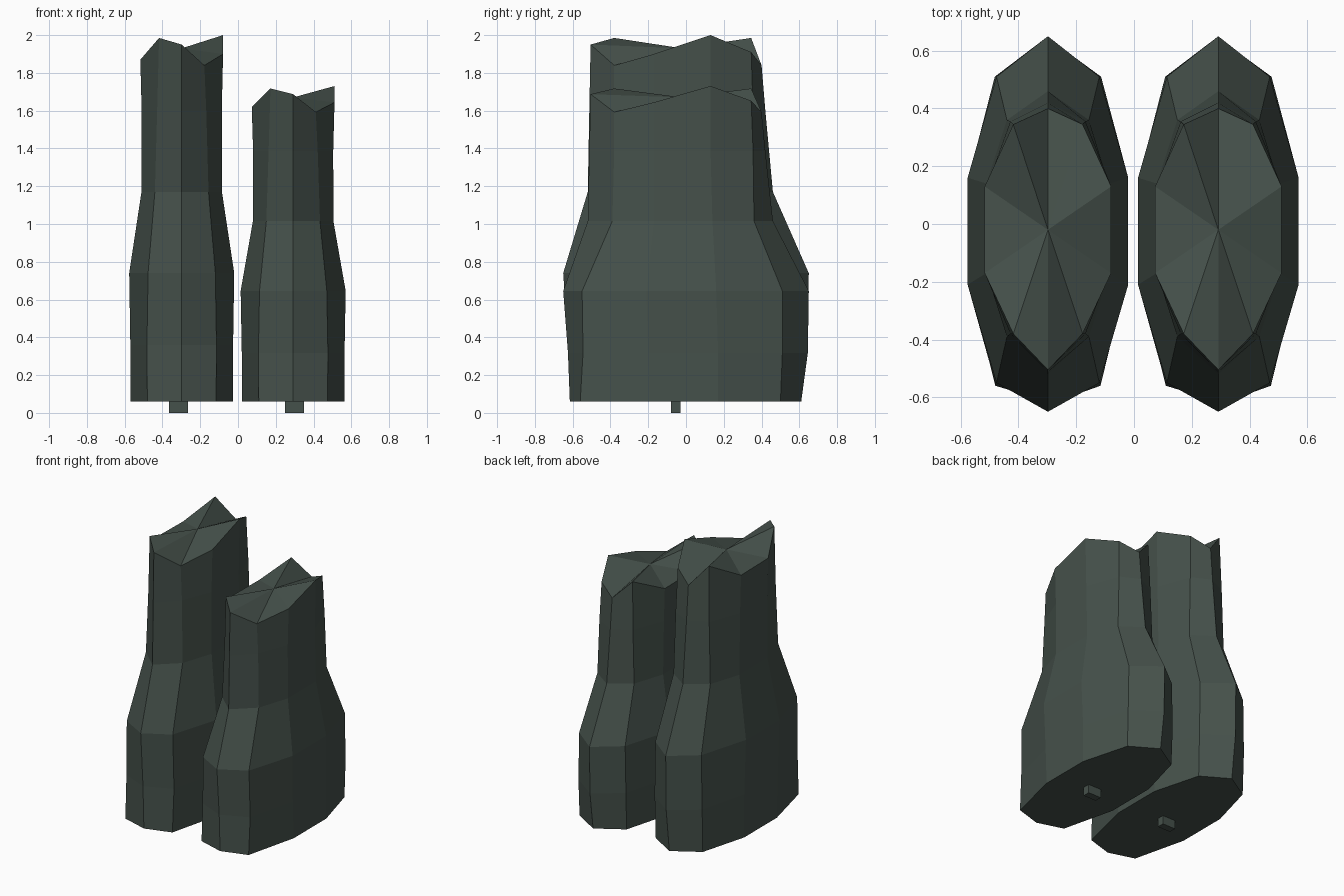
import bpy, bmesh

if "Cube" in bpy.data.objects:
    bpy.data.objects.remove(bpy.data.objects["Cube"])

mat = bpy.data.materials.new("dark green grey stone")
mat.diffuse_color = (0.060, 0.082, 0.070, 1)
mat.use_nodes = True
mat.node_tree.nodes["Principled BSDF"].inputs["Base Color"].default_value = mat.diffuse_color

BASE = 0.06
# z, inner half width, outer half width, then y from front point to back point
RINGS = [
    (0.06, 0.182, 0.272, -0.615, -0.560, -0.19, 0.17, 0.50, 0.61),
    (0.36, 0.184, 0.272, -0.625, -0.545, -0.20, 0.17, 0.51, 0.645),
    (0.74, 0.178, 0.278, -0.650, -0.550, -0.21, 0.16, 0.51, 0.65),
    (1.17, 0.142, 0.213, -0.520, -0.390, -0.17, 0.14, 0.36, 0.46),
    (1.60, 0.130, 0.212, -0.512, -0.380, -0.17, 0.13, 0.355, 0.42),
    (1.90, 0.120, 0.219, -0.505, -0.380, -0.17, 0.13, 0.345, 0.40),
]
# jagged rim heights, clockwise from the back point
RIM = [1.84, 1.91, 2.0, 1.90, 1.84, 1.95, 1.985, 1.87, 1.865, 1.985]


def finish(name, bm):
    bmesh.ops.recalc_face_normals(bm, faces=bm.faces)
    me = bpy.data.meshes.new(name)
    bm.to_mesh(me)
    bm.free()
    me.materials.append(mat)
    ob = bpy.data.objects.new(name, me)
    bpy.context.collection.objects.link(ob)


def pillar(name, cx, stretch):
    bm = bmesh.new()
    lift = lambda z: BASE + (z - BASE) * stretch
    loops = []
    for k, (z, xi, xo, f, f1, f2, b2, b1, b) in enumerate(RINGS):
        pts = [(0, b), (xi, b1), (xo, b2), (xo, f2), (xi, f1),
               (0, f), (-xi, f1), (-xo, f2), (-xo, b2), (-xi, b1)]
        top = k == len(RINGS) - 1
        loops.append([bm.verts.new((cx + x, y, lift(RIM[i] if top else z)))
                      for i, (x, y) in enumerate(pts)])
    # faceted sides
    for lo, hi in zip(loops, loops[1:]):
        for i in range(10):
            j = (i + 1) % 10
            bm.faces.new((lo[i], lo[j], hi[j], hi[i]))
    # flat base and broken top fan
    bm.faces.new(loops[0])
    mid = bm.verts.new((cx, -0.02, lift(1.93)))
    for i in range(10):
        bm.faces.new((loops[-1][i], loops[-1][(i + 1) % 10], mid))
    finish(name, bm)


def peg(name, cx):
    # small block under the pillar
    bm = bmesh.new()
    bmesh.ops.create_cube(bm, size=1)
    for v in bm.verts:
        v.co = (cx + v.co.x * 0.10, -0.055 + v.co.y * 0.05, 0.032 + v.co.z * 0.064)
    finish(name, bm)


pillar("tall_rock_pillar", -0.298, 1.0)
pillar("short_rock_pillar", 0.292, 0.861)
peg("tall_pillar_peg", -0.315)
peg("short_pillar_peg", 0.30)
